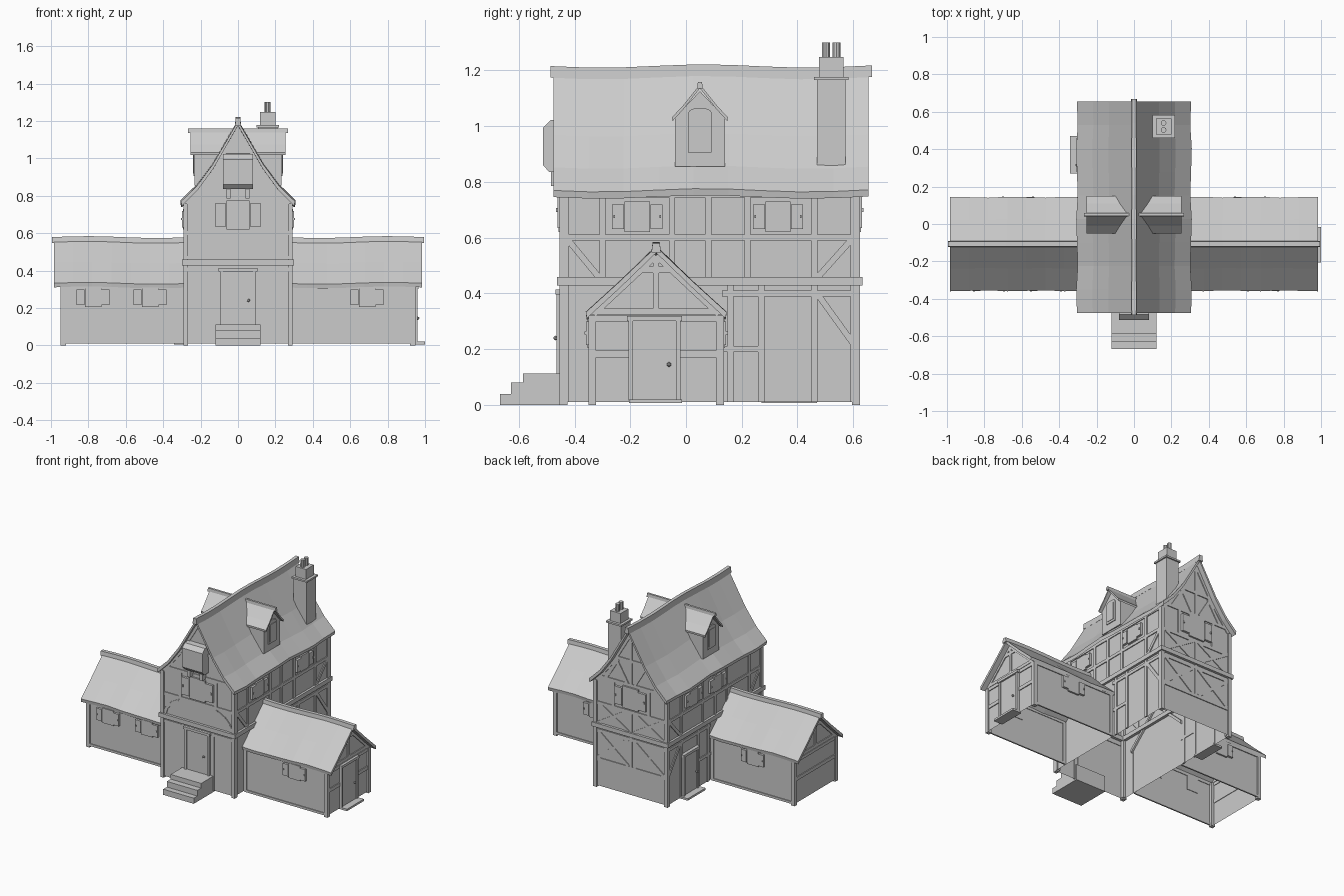
import bpy, bmesh, math
from mathutils import Vector

if "Cube" in bpy.data.objects:
    bpy.data.objects.remove(bpy.data.objects["Cube"])

# ---------- helpers ----------
def finish(bm, name):
    bmesh.ops.recalc_face_normals(bm, faces=bm.faces)
    me = bpy.data.meshes.new(name)
    bm.to_mesh(me)
    bm.free()
    ob = bpy.data.objects.new(name, me)
    bpy.context.collection.objects.link(ob)
    return ob

def loft(bm, pts, f, stations, wave=0.0, caps=True):
    """Sweep a closed outline along the depth axis of frame f, with a sagging wave."""
    rings = []
    for i, d in enumerate(stations):
        dz = wave * math.sin(8.5 * d + 1.0)
        k = 1 + wave * 2.5 * math.sin(i * 2.1)
        rings.append([bm.verts.new(f(u * k, v + dz, d)) for u, v in pts])
    n = len(pts)
    for a, b in zip(rings, rings[1:]):
        for i in range(n):
            j = (i + 1) % n
            bm.faces.new((a[i], a[j], b[j], b[i]))
    if caps:
        bm.faces.new(rings[0])
        bm.faces.new(rings[-1])

def slab(bm, f, u0, u1, v0, v1, d0, d1):
    loft(bm, [(u0, v0), (u1, v0), (u1, v1), (u0, v1)], f, (d0, d1))

def beam(bm, f, p, q, w=0.022, d=0.006):
    p, q = Vector(p), Vector(q)
    t = (q - p).normalized() * w / 2
    n = Vector((-t.y, t.x))
    loft(bm, [p - n, q - n, q + n, p + n], f, (-0.004, d))

def spaced(a, b, n):
    return [a + (b - a) * i / n for i in range(n + 1)]

def mirrored(half):
    return [(-u, v) for u, v in half[::-1]] + list(half[1:])

# ---------- wall frames: (along, up, outwards) -> world ----------
front = lambda u, v, d: (u, -0.445 - d, v)
back = lambda u, v, d: (u, 0.615 + d, v)
right = lambda u, v, d: (0.283 + d, u, v)
left = lambda u, v, d: (-0.283 - d, u, v)
wing_front = lambda u, v, d: (u, -0.342 - d, v)
wing_back = lambda u, v, d: (u, 0.128 + d, v)
wing_end = {s: (lambda u, v, d, s=s: (s * (0.94 + d), u, v)) for s in (-1, 1)}
along_y = lambda u, v, d: (u, d, v)
wing_axis = {s: (lambda u, v, d, s=s: (s * d, -0.107 + u, v)) for s in (-1, 1)}

# ---------- hollow walls, open at the bottom and under the roof ----------
def walls(name, half, f, d0, d1, caps):
    bm = bmesh.new()
    pts = mirrored(half)
    a, b = [[bm.verts.new(f(u, v, d)) for u, v in pts] for d in (d0, d1)]
    bm.faces.new((a[0], a[1], b[1], b[0]))
    bm.faces.new((a[-1], a[-2], b[-2], b[-1]))
    for r in (a, b)[2 - caps:]:
        bm.faces.new(r)
    finish(bm, name)

walls("main_walls", [(0, 1.175), (0.135, 0.945), (0.22, 0.83), (0.283, 0.77), (0.283, 0.01)],
      along_y, -0.445, 0.615, 2)
for s, side in ((-1, "left"), (1, "right")):
    walls(side + "_wing_walls", [(0, 0.54), (0.235, 0.32), (0.235, 0.01)], wing_axis[s], 0.28, 0.94, 1)

# ---------- roofs with ridge caps ----------
def roof(name, half, t, f, d0, d1, n, cap, wave):
    bm = bmesh.new()
    outer = mirrored(half)
    inner = [(u * 0.985, v - t) for u, v in outer[::-1]]
    loft(bm, outer + inner, f, spaced(d0, d1, n), wave)
    finish(bm, name)
    bm = bmesh.new()
    w, h = cap
    z = half[0][1]
    loft(bm, [(-w, z - h), (w, z - h), (w * 0.75, z + h * 0.6), (-w * 0.75, z + h * 0.6)], f,
         spaced(d0 - 0.012 * (d0 < 0), d1 + 0.012, n), wave)
    finish(bm, name + "_ridge_cap")

roof("main_roof", [(0, 1.2), (0.135, 0.968), (0.22, 0.853), (0.305, 0.77)], 0.024, along_y,
     -0.475, 0.655, 9, (0.016, 0.026), 0.006)
for s, side in ((-1, "left"), (1, "right")):
    roof(side + "_wing_roof", [(0, 0.567), (0.13, 0.442), (0.25, 0.332)], 0.022, wing_axis[s],
         0.27, 0.983, 7, (0.017, 0.02), 0.005)

# ---------- dormers ----------
for s, side in ((-1, "left"), (1, "right")):
    f = lambda u, v, d: (s * d, 0.05 + u, v)
    bm = bmesh.new()
    loft(bm, [(-0.09, 0.855), (0.09, 0.855), (0.09, 1.03), (0, 1.125), (-0.09, 1.03)], f, (0.02, 0.232))
    finish(bm, side + "_dormer")
    roof(side + "_dormer_roof", [(0, 1.15), (0.06, 1.075), (0.1, 1.032)], 0.014, f, 0.02, 0.255, 1,
         (0.01, 0.015), 0)
    bm = bmesh.new()
    arch = [(-0.042, 0.905), (0.042, 0.905)] + [
        (0.042 * math.cos(a), 1.048 + 0.018 * math.sin(a)) for a in spaced(0, math.pi, 6)]
    loft(bm, arch, f, (0.22, 0.238))
    finish(bm, side + "_dormer_window_frame")
    bm = bmesh.new()
    slab(bm, f, -0.03, 0.03, 0.92, 1.04, 0.23, 0.241)
    finish(bm, side + "_dormer_pane")

# ---------- chimney ----------
plan = lambda u, v, d: (u, v, d)
bm = bmesh.new()
slab(bm, plan, 0.108, 0.21, 0.47, 0.573, 0.8, 1.165)
slab(bm, plan, 0.1, 0.22, 0.46, 0.583, 1.165, 1.177)
slab(bm, plan, 0.118, 0.2, 0.478, 0.565, 1.177, 1.248)
finish(bm, "chimney")
bm = bmesh.new()
for y in (0.503, 0.54):
    ring = [(0.158 + 0.015 * math.cos(a), y + 0.015 * math.sin(a)) for a in spaced(0, 2 * math.pi, 10)[:-1]]
    loft(bm, ring, plan, (1.24, 1.3))
finish(bm, "chimney_pots")

# ---------- hoist box on the front gable ----------
bm = bmesh.new()
loft(bm, [(-0.44, 0.835), (-0.49, 0.835), (-0.513, 0.86), (-0.513, 0.995), (-0.485, 1.022), (-0.44, 1.025)],
     lambda u, v, d: (d, u, v), (-0.08, 0.08))
finish(bm, "gable_box")
bm = bmesh.new()
for x in (-0.05, 0.05):
    slab(bm, front, x - 0.011, x + 0.011, 0.785, 0.84, -0.005, 0.04)
finish(bm, "gable_box_brackets")

# ---------- main timber frame ----------
bm = bmesh.new()
for f in (front, back):
    for s in (-1, 1):
        slab(bm, f, s * 0.266, s * 0.292, 0, 0.76, -0.02, 0.009)
        beam(bm, f, (s * 0.27, 0.76), (s * 0.135, 0.93))
        beam(bm, f, (s * 0.135, 0.93), (0, 1.155))
    slab(bm, f, -0.3, 0.3, 0.428, 0.458, -0.02, 0.018)
    beam(bm, f, (-0.27, 0.405), (0.27, 0.405))
    for z, w in ((0.6, 0.27), (0.79, 0.25), (0.96, 0.12)):
        beam(bm, f, (-w, z), (w, z))
for f in (left, right):
    slab(bm, f, -0.455, 0.625, 0.428, 0.458, -0.02, 0.016)
    for y in (-0.432, 0.602):
        slab(bm, f, y - 0.012, y + 0.012, 0.01, 0.77, -0.02, 0.006)
    for z in (0.6, 0.755):
        beam(bm, f, (-0.43, z), (0.6, z))
    beam(bm, f, (0.13, 0.4), (0.6, 0.4))
    beam(bm, f, (0.13, 0.2), (0.27, 0.2))
    for y in (-0.3, -0.05, 0.08, 0.22, 0.46):
        beam(bm, f, (y, 0.455), (y, 0.755))
    for y in (0.16, 0.27, 0.46):
        beam(bm, f, (y, 0.01), (y, 0.43))
    beam(bm, f, (0.47, 0.455), (0.6, 0.6))
    beam(bm, f, (-0.43, 0.6), (-0.31, 0.455))
    beam(bm, f, (0.47, 0.4), (0.6, 0.22))
for s in (-1, 1):
    # curved braces on the front, crosses and fanned struts on the back
    arc = [(s * 0.26 * math.cos(a), 0.46 + 0.14 * math.sin(a)) for a in spaced(0, math.pi / 2, 5)]
    for p, q in zip(arc, arc[1:]):
        beam(bm, front, p, q)
    beam(bm, front, (s * 0.14, 0.6), (s * 0.14, 0.79))
    beam(bm, front, (s * 0.115, 0.01), (s * 0.115, 0.42))
    for z0, z1 in ((0.21, 0.4), (0.455, 0.6)):
        beam(bm, back, (s * 0.02, z0), (s * 0.26, z1))
        beam(bm, back, (s * 0.26, z0), (s * 0.02, z1))
    beam(bm, back, (s * 0.14, 0.6), (s * 0.14, 0.79))
    beam(bm, back, (s * 0.03, 0.8), (s * 0.12, 0.95))
    beam(bm, back, (s * 0.2, 0.79), (s * 0.1, 0.95))
beam(bm, back, (-0.27, 0.2), (0.27, 0.2))
beam(bm, back, (0, 0.2), (0, 0.6))
beam(bm, back, (0, 0.79), (0, 1.15))
finish(bm, "main_timber_frame")

# ---------- wing timber frames ----------
bm = bmesh.new()
for s in (-1, 1):
    f = wing_end[s]
    for y in (-0.335, 0.121):
        slab(bm, f, y - 0.012, y + 0.012, 0, 0.32, -0.02, 0.008)
    for z, a, b in ((0.31, -0.34, 0.13), (0.335, -0.34, 0.126), (0.485, -0.16, -0.054)):
        beam(bm, f, (a, z), (b, z))
    beam(bm, f, (-0.107, 0.33), (-0.107, 0.53))
    for t in (-1, 1):
        beam(bm, f, (-0.107 + t * 0.225, 0.325), (-0.107, 0.535))
    for a, b in ((-0.33, -0.2), (-0.02, 0.12)):
        beam(bm, f, (a, 0.182), (b, 0.182), 0.025)
    if s < 0:
        beam(bm, f, (-0.2, 0.182), (-0.02, 0.182), 0.025)
    for g in (wing_front, wing_back):
        slab(bm, g, s * 0.922, s * 0.948, 0, 0.32, -0.02, 0.008)
        beam(bm, g, (s * 0.29, 0.315), (s * 0.94, 0.315))
        beam(bm, g, (s * 0.29, 0.018), (s * 0.94, 0.018), 0.016)
        beam(bm, g, (s * 0.3, 0.02), (s * 0.3, 0.31))
finish(bm, "wing_timber_frames")

# ---------- shuttered windows ----------
def window(bm, f, u, z0, z1, w):
    h = z1 - z0
    slab(bm, f, u - w * 0.5, u + w * 0.5, z0, z1, -0.004, 0.012)
    for s in (-1, 1):
        slab(bm, f, u + s * w * 0.52, u + s * w, z0 + h * 0.1, z1 - h * 0.1, 0, 0.016)
        slab(bm, f, u + s * w * 0.88, u + s * w * 0.94, z0 + h * 0.46, z0 + h * 0.56, 0.016, 0.022)

bm = bmesh.new()
for f in (front, back):
    window(bm, f, 0, 0.62, 0.775, 0.122)
for f, ys in ((right, (-0.175, 0.33)), (left, (0.06, 0.33))):
    for y in ys:
        window(bm, f, y, 0.62, 0.73, 0.09)
for x in (-0.775, -0.47, 0.69):
    window(bm, wing_front, x, 0.205, 0.31, 0.088)
for x in (-0.62, 0.62):
    window(bm, wing_back, x, 0.205, 0.31, 0.088)
finish(bm, "shuttered_windows")

# ---------- doors, knobs and steps ----------
bm, knobs = bmesh.new(), bmesh.new()
for f, u, w, z0, z1, k in ((front, 0, 0.097, 0.11, 0.4, 0.065), (wing_end[1], -0.113, 0.093, 0.015, 0.305, 0.06),
                           (left, 0.37, 0.085, 0.015, 0.3, -0.055)):
    slab(bm, f, u - w, u + w, z0, z1, -0.005, 0.012)
    for s in (-1, 1):
        slab(bm, f, u + s * (w - 0.016), u + s * w, z0, z1, 0, 0.02)
    slab(bm, f, u - w - 0.006, u + w + 0.006, z1 - 0.004, z1 + 0.014, 0, 0.024)
    r = bmesh.ops.create_icosphere(knobs, subdivisions=1, radius=0.009)
    bmesh.ops.translate(knobs, verts=r["verts"], vec=f(u + k - 0.008 * (k > 0), z0 + 0.13, 0.022))
finish(bm, "doors")
finish(knobs, "door_knobs")

bm = bmesh.new()
for y, z0, z1 in ((-0.668, 0, 0.04), (-0.628, 0.04, 0.08), (-0.585, 0.08, 0.113)):
    slab(bm, along_y, -0.12, 0.12, z0, z1, y, -0.43)
finish(bm, "front_steps")
bm = bmesh.new()
slab(bm, wing_end[1], -0.205, -0.015, 0.006, 0.02, -0.01, 0.06)
slab(bm, left, 0.27, 0.47, 0.006, 0.02, -0.01, 0.06)
finish(bm, "door_sills")
